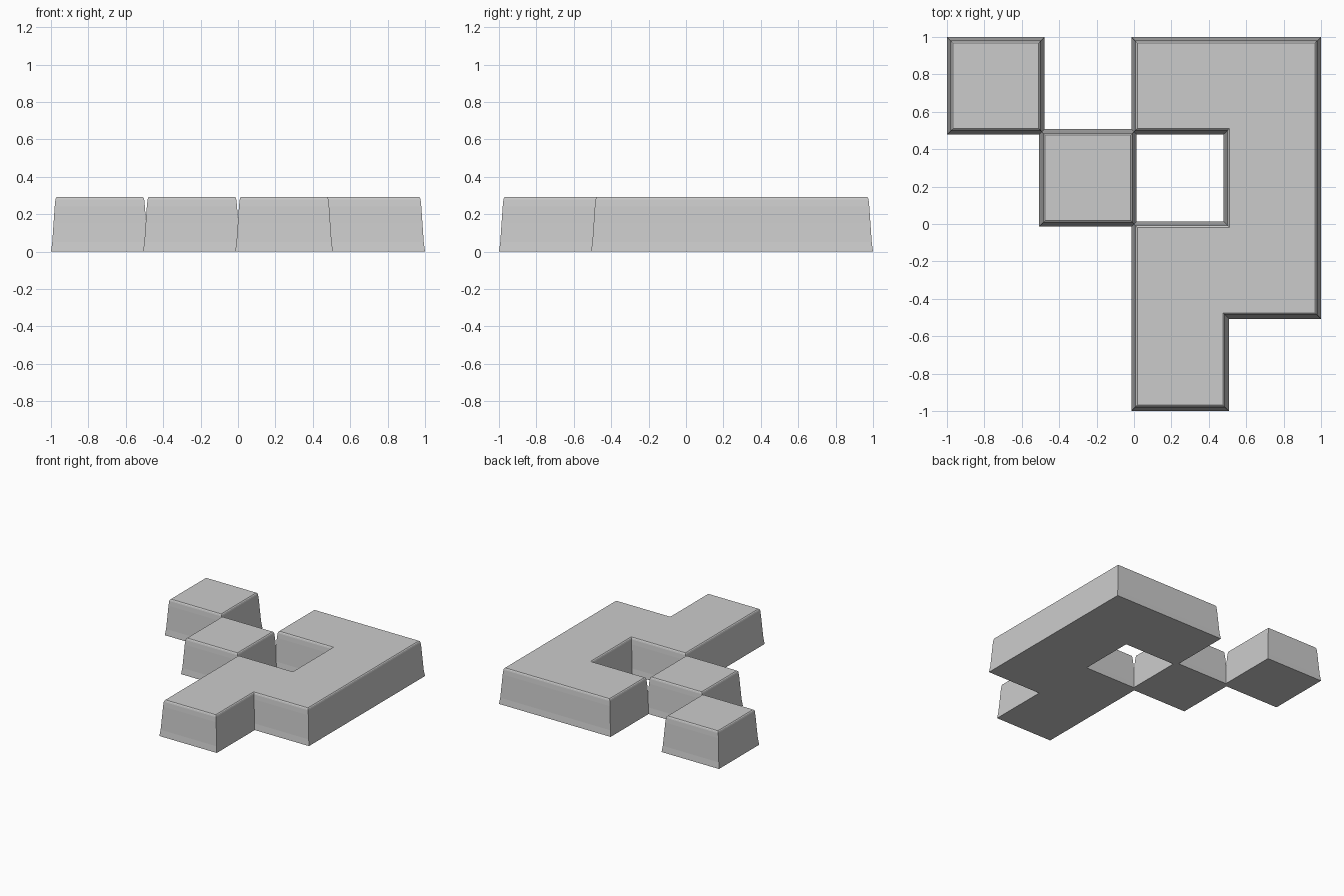
import bpy, bmesh

if "Cube" in bpy.data.objects:
    bpy.data.objects.remove(bpy.data.objects["Cube"])

PITCH = 0.4926
# wall profile: (outward offset from the cell grid, height)
PROFILE = [(0.0147, 0.0), (0.0135, 0.01), (0.008, 0.05), (0.001, 0.15),
           (-0.005, 0.24), (-0.009, 0.278), (-0.012, 0.288), (-0.018, 0.293)]


def tile(name, outline):
    """Right-angled slab from a counter-clockwise outline in grid cells."""
    n = len(outline)

    def normal(i):
        (x0, y0), (x1, y1) = outline[i], outline[(i + 1) % n]
        length = abs(x1 - x0) + abs(y1 - y0)
        return (y1 - y0) / length, (x0 - x1) / length

    bm = bmesh.new()
    rings = []
    for off, z in PROFILE:
        ring = []
        for i, (x, y) in enumerate(outline):
            a, b = normal(i - 1 if i else n - 1), normal(i)
            ring.append(bm.verts.new((x * PITCH + (a[0] + b[0]) * off,
                                      y * PITCH + (a[1] + b[1]) * off, z)))
        rings.append(ring)
    for low, high in zip(rings, rings[1:]):
        for i in range(n):
            j = (i + 1) % n
            bm.faces.new((low[i], low[j], high[j], high[i]))
    bm.faces.new(rings[0][::-1])
    bm.faces.new(rings[-1])
    bmesh.ops.triangulate(bm, faces=[f for f in bm.faces if len(f.verts) > 4])
    mesh = bpy.data.meshes.new(name)
    bm.to_mesh(mesh)
    bm.free()
    obj = bpy.data.objects.new(name, mesh)
    bpy.context.collection.objects.link(obj)
    return obj


def square(x, y):
    return [(x, y), (x + 1, y), (x + 1, y + 1), (x, y + 1)]


# two single square blocks stepping down diagonally
tile("corner_block", square(-2, 1))
tile("middle_block", square(-1, 0))

# large connected body wrapping around the square gap
tile("main_body", [(0, -2), (1, -2), (1, -1), (2, -1), (2, 2), (0, 2),
                   (0, 1), (1, 1), (1, 0), (0, 0)])
